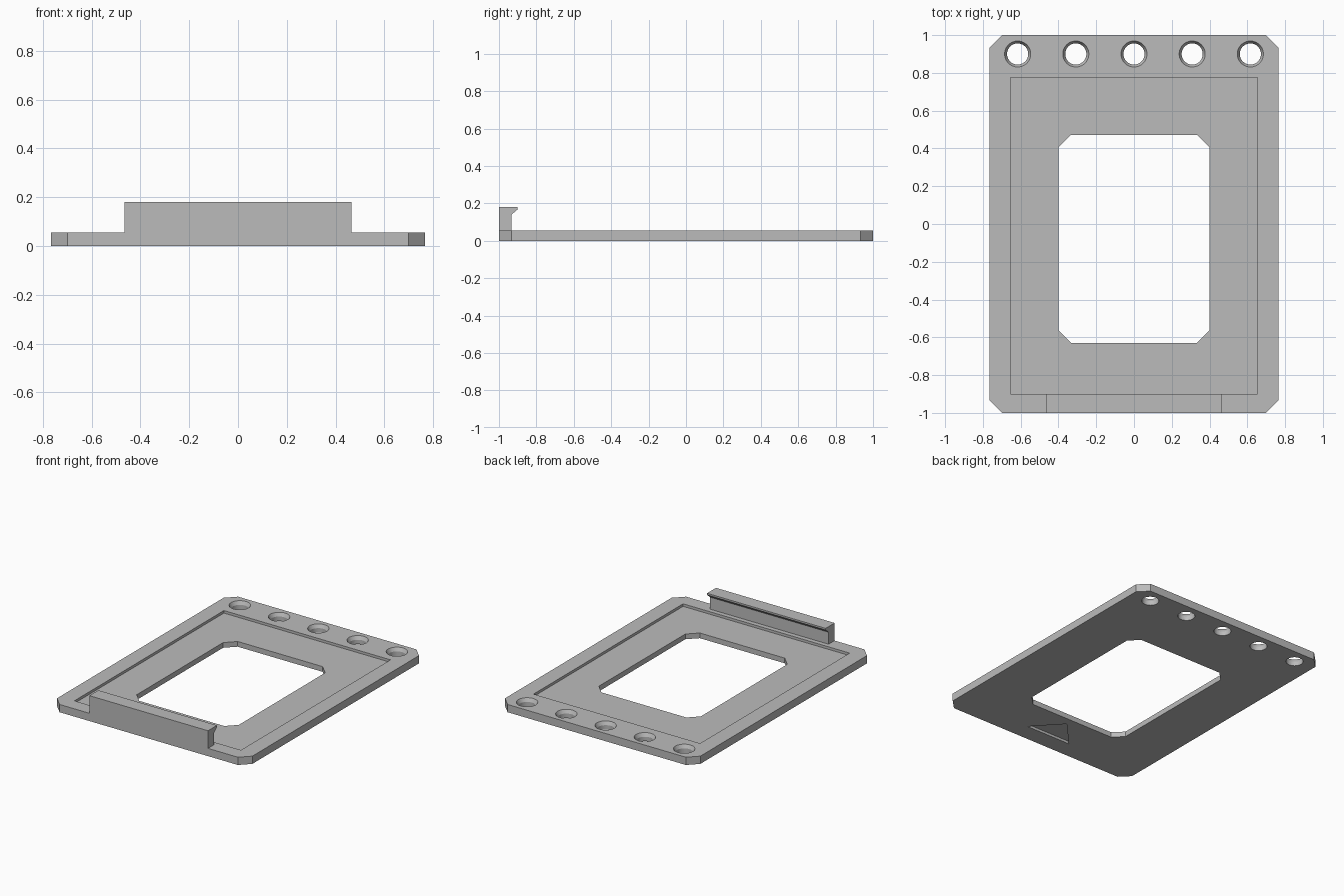
import bpy
import math

if "Cube" in bpy.data.objects:
    bpy.data.objects.remove(bpy.data.objects["Cube"], do_unlink=True)

THICK = 0.055

grey = bpy.data.materials.new("plain_grey")
grey.use_nodes = True
grey.diffuse_color = (0.5, 0.5, 0.5, 1)
grey.node_tree.nodes["Principled BSDF"].inputs["Base Color"].default_value = (0.5, 0.5, 0.5, 1)


def loft(name, lower, upper):
    """Closed solid joining two matching outlines of 3D points."""
    n = len(lower)
    faces = [tuple(reversed(range(n))), tuple(range(n, 2 * n))]
    faces += [(i, (i + 1) % n, n + (i + 1) % n, n + i) for i in range(n)]
    mesh = bpy.data.meshes.new(name)
    mesh.from_pydata(list(lower) + list(upper), [], faces)
    mesh.materials.append(grey)
    obj = bpy.data.objects.new(name, mesh)
    bpy.context.collection.objects.link(obj)
    return obj


def prism(name, outline, z0, z1):
    return loft(name, [(x, y, z0) for x, y in outline], [(x, y, z1) for x, y in outline])


def chamfered(x, y0, y1, c):
    """Counter-clockwise rectangle with cut corners."""
    return [(-x + c, y0), (x - c, y0), (x, y0 + c), (x, y1 - c),
            (x - c, y1), (-x + c, y1), (-x, y1 - c), (-x, y0 + c)]


def ring(cx, cy, r, z, n=48):
    return [(cx + r * math.cos(math.tau * i / n), cy + r * math.sin(math.tau * i / n), z)
            for i in range(n)]


def cut(target, cutter):
    mod = target.modifiers.new("cut", 'BOOLEAN')
    mod.operation = 'DIFFERENCE'
    mod.solver = 'EXACT'
    mod.object = cutter
    bpy.context.view_layer.objects.active = target
    bpy.ops.object.modifier_apply(modifier=mod.name)
    bpy.data.objects.remove(cutter, do_unlink=True)


# Base plate with cut corners
plate = prism("base_plate", chamfered(0.766, -1, 1, 0.067), 0, THICK)

# Shallow tray recess on the top, then the central window
tray = [(-0.653, -0.9), (0.653, -0.9), (0.653, 0.775), (-0.653, 0.775)]
cut(plate, prism("tray_cutter", tray, THICK - 0.018, 0.2))
cut(plate, prism("window_cutter", chamfered(0.4, -0.63, 0.472, 0.067), -0.1, 0.2))

# Triangular mark sunk in the underside
triangle = [(-0.177, -0.875), (0.177, -0.875), (0, -0.685)]
cut(plate, prism("mark_cutter", triangle, -0.1, 0.018))

# Row of countersunk holes along the back
for i in range(-2, 3):
    x, y = i * 0.308, 0.9
    cut(plate, loft("hole_cutter", ring(x, y, 0.056, -0.1), ring(x, y, 0.056, 0.2)))
    cut(plate, loft("countersink_cutter", ring(x, y, 0.055, THICK - 0.026),
                    ring(x, y, 0.083, THICK + 0.026)))

# Retaining hook: upright wall with an inward lip, extruded across the front
profile = [(-1, THICK), (-0.933, THICK), (-0.933, 0.14), (-0.9, 0.168), (-0.9, 0.18), (-1, 0.18)]
hook = loft("retaining_hook", [(-0.465, y, z) for y, z in profile],
            [(0.465, y, z) for y, z in profile])

# Smooth hole walls, crisp edges elsewhere
bpy.ops.object.select_all(action='DESELECT')
for obj in (plate, hook):
    obj.select_set(True)
bpy.context.view_layer.objects.active = plate
bpy.ops.object.shade_smooth_by_angle(angle=math.radians(25))
